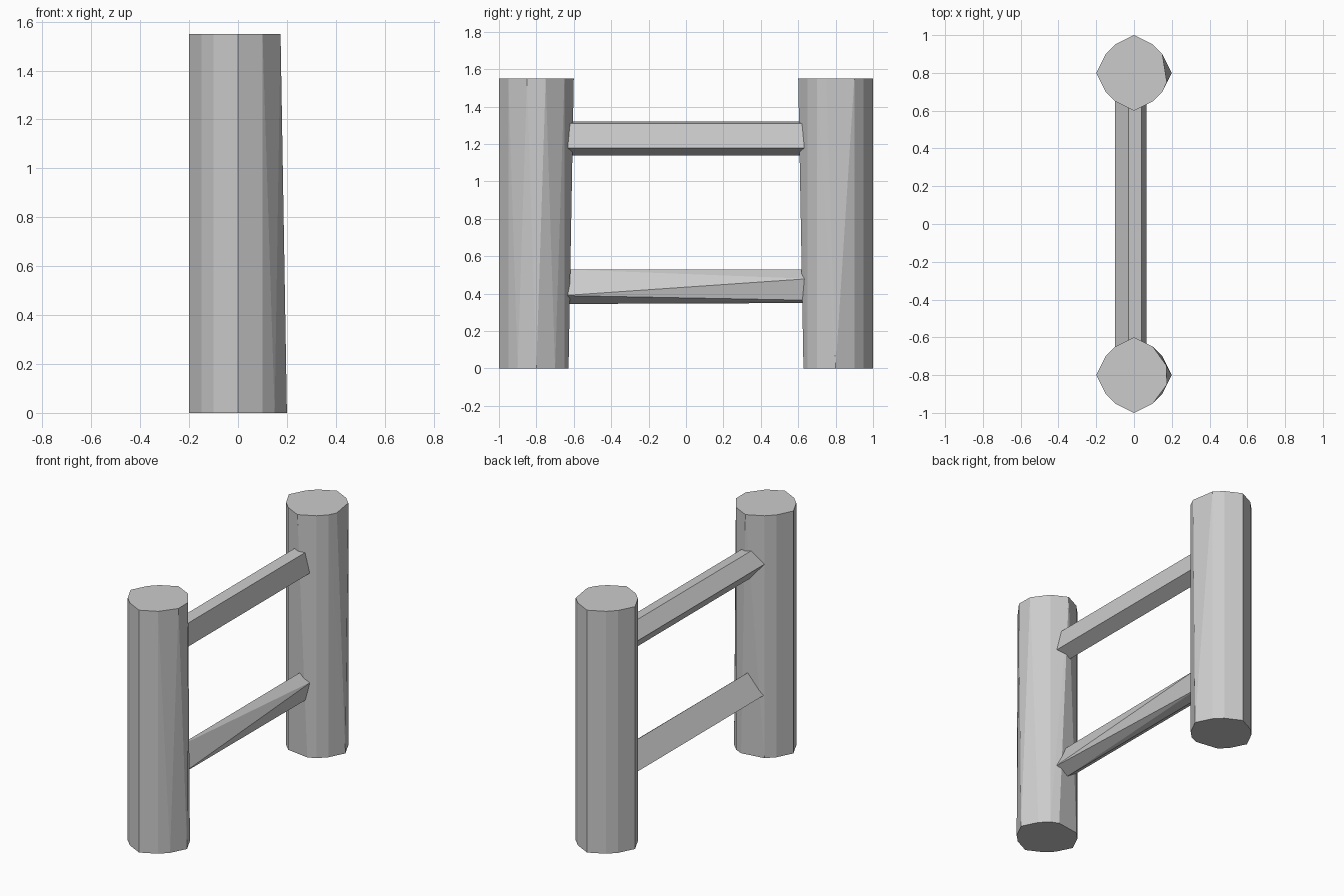
import bpy, bmesh

if "Cube" in bpy.data.objects:
    bpy.data.objects.remove(bpy.data.objects["Cube"])


def hull(name, points):
    """Flat-faced convex solid from a few section points."""
    bm = bmesh.new()
    for p in points:
        bm.verts.new(p)
    res = bmesh.ops.convex_hull(bm, input=bm.verts[:])
    loose = [v for v in bm.verts if not v.link_faces]
    bmesh.ops.delete(bm, geom=loose, context='VERTS')
    bmesh.ops.dissolve_limit(bm, angle_limit=0.01, verts=bm.verts[:], edges=bm.edges[:])
    bmesh.ops.recalc_face_normals(bm, faces=bm.faces[:])
    me = bpy.data.meshes.new(name)
    bm.to_mesh(me)
    bm.free()
    ob = bpy.data.objects.new(name, me)
    bpy.context.collection.objects.link(ob)
    return ob


# Rough-hewn posts: local x, and y measured towards the middle of the frame
H = 1.55
shared = [(0, -.2), (-.1, -.15), (-.15, -.1), (-.2, 0), (-.15, .1), (-.1, .15), (.1, -.15)]
bottom = shared + [(.05, .172), (.1, .15), (.15, .1), (.2, 0), (.15, -.1)]
top_front = shared + [(0, .2), (.1, .15), (.172, .05), (.174, -.05)]
top_back = shared + [(0, .2), (.1, .15), (.15, .1), (.174, .05), (.15, -.1)]

for name, side, top in (("front_post", -1, top_front), ("back_post", 1, top_back)):
    pts = [(x, side * (.8 - y), 0) for x, y in bottom]
    pts += [(x, side * (.8 - y), H) for x, y in top]
    hull(name, pts)

# Rails: (x, z) sections at the front and back ends, buried in the posts
upper = [(-.1, 1.24), (-.03, 1.32), (.04, 1.31), (.065, 1.18), (-.02, 1.14)]
lower_front = [(0, .53), (.065, .39), (-.015, .345), (-.095, .40)]
lower_back = [(0, .53), (.065, .48), (.04, .365), (-.02, .35), (-.095, .40)]

for name, front, back in (("upper_rail", upper, upper),
                          ("lower_rail", lower_front, lower_back)):
    hull(name, [(x, -.655, z) for x, z in front] + [(x, .655, z) for x, z in back])
